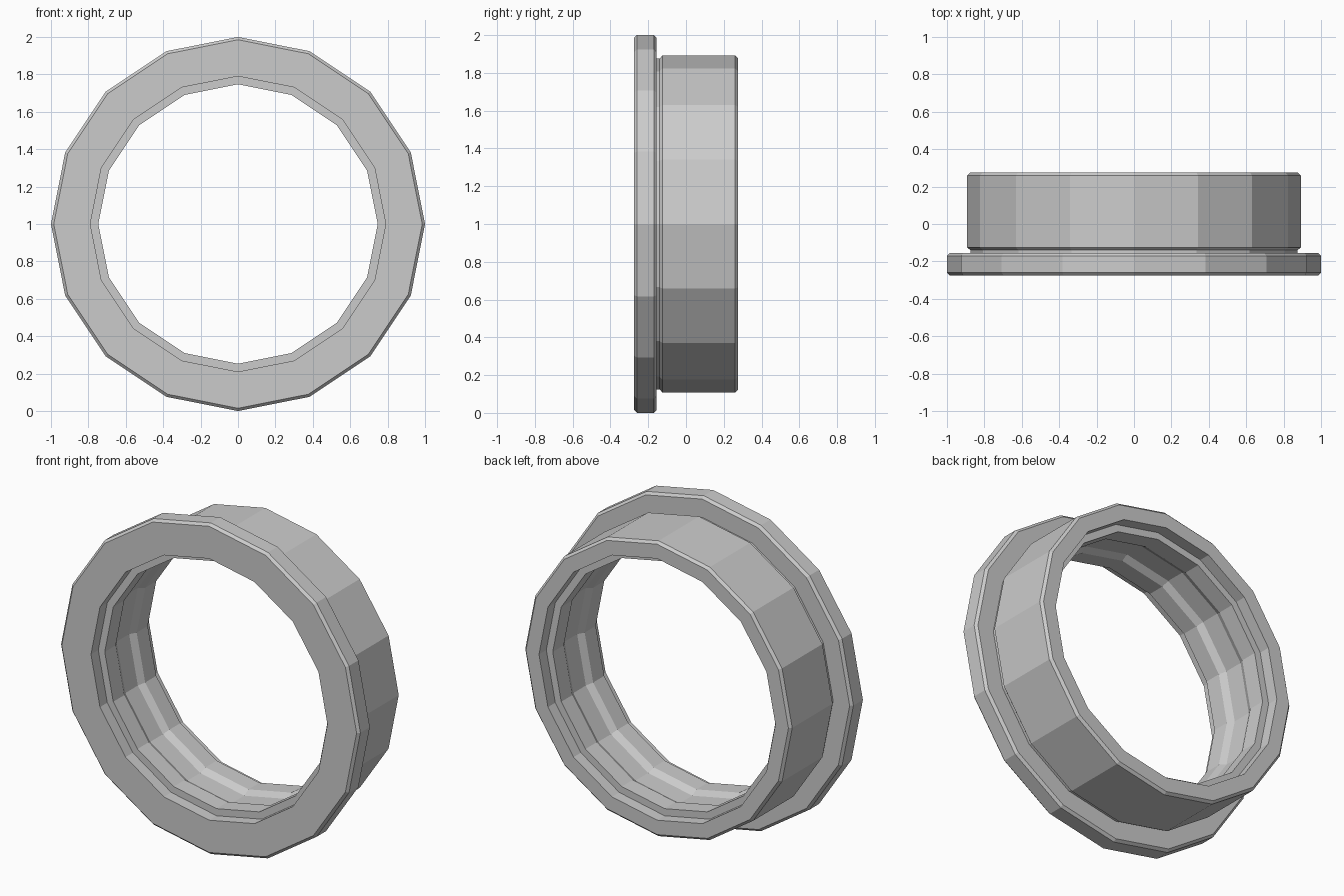
import bpy, bmesh, math

if "Cube" in bpy.data.objects:
    bpy.data.objects.remove(bpy.data.objects["Cube"])

SIDES = 16

grey = bpy.data.materials.new("plain grey")
grey.diffuse_color = (0.6, 0.6, 0.6, 1)
grey.use_nodes = True
grey.node_tree.nodes["Principled BSDF"].inputs["Base Color"].default_value = grey.diffuse_color


def lathe(name, profile, mat):
    """Revolve a closed (radius, y) profile around the y axis at z = 1."""
    bm = bmesh.new()
    rings = []
    for i in range(SIDES):
        a = 2 * math.pi * i / SIDES
        rings.append([bm.verts.new((r * math.cos(a), y, 1 + r * math.sin(a)))
                      for r, y in profile])
    n = len(profile)
    for i in range(SIDES):
        p, q = rings[i], rings[(i + 1) % SIDES]
        for j in range(n):
            k = (j + 1) % n
            bm.faces.new((p[j], p[k], q[k], q[j]))
    bmesh.ops.recalc_face_normals(bm, faces=bm.faces)
    me = bpy.data.meshes.new(name)
    bm.to_mesh(me)
    bm.free()
    me.materials.append(mat)
    ob = bpy.data.objects.new(name, me)
    bpy.context.collection.objects.link(ob)
    return ob


# flange at the front
flange = [(0.79, -0.275), (0.985, -0.275), (1.0, -0.26),
          (1.0, -0.17), (0.985, -0.155)]
# sleeve behind it, with a narrow neck and chamfered ends
sleeve = [(0.875, -0.155), (0.875, -0.14), (0.892, -0.125),
          (0.892, 0.26), (0.877, 0.275), (0.79, 0.275)]
# bore: stepped ledges at both ends, shallow groove between them
bore = [(0.79, 0.205), (0.747, 0.205), (0.747, 0.10), (0.77, 0.06),
        (0.77, -0.06), (0.747, -0.10), (0.747, -0.205), (0.79, -0.205)]

lathe("flanged_ring", flange + sleeve + bore, grey)
